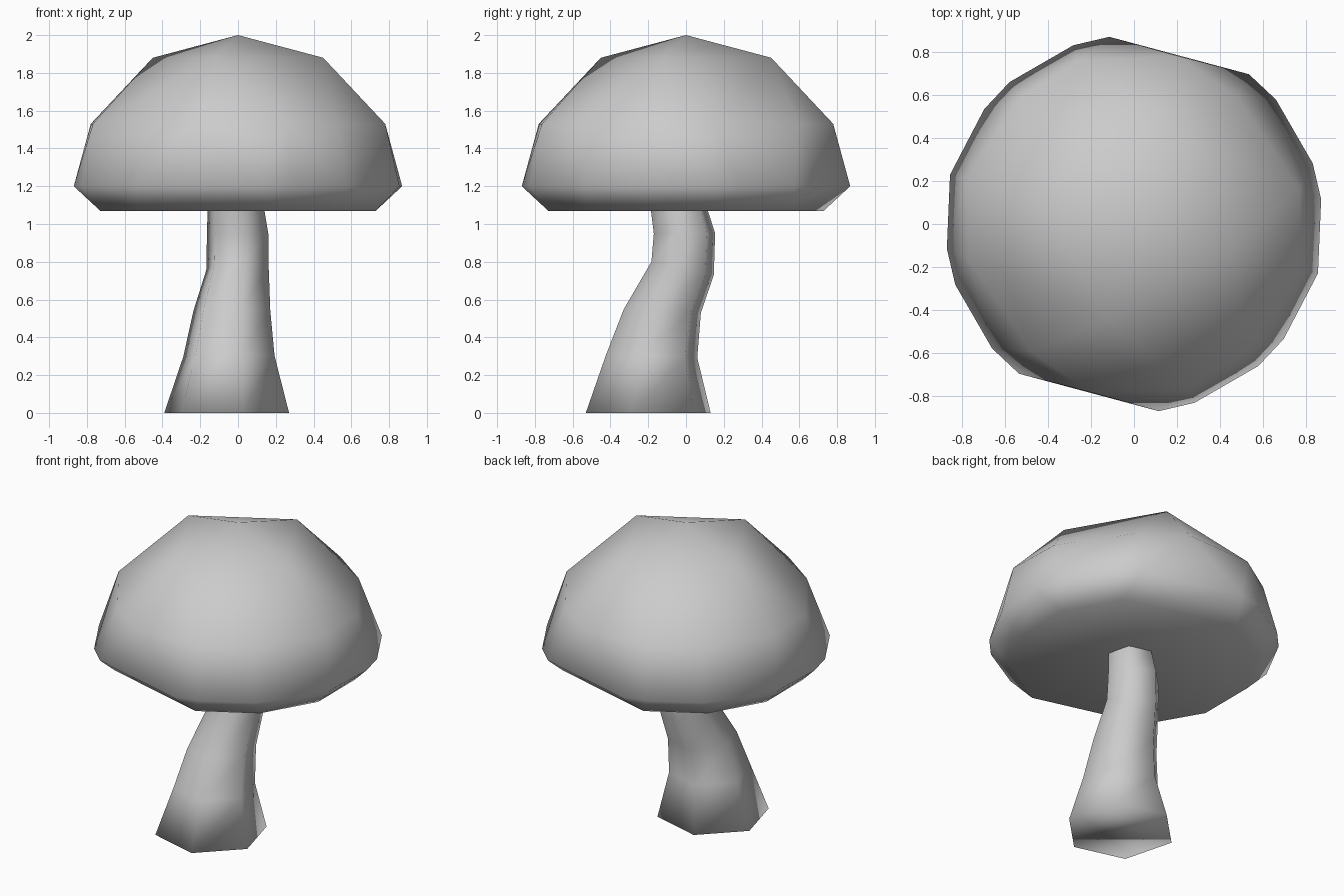
import bpy, bmesh
from math import radians, cos, sin

if "Cube" in bpy.data.objects:
    bpy.data.objects.remove(bpy.data.objects["Cube"])

TURN = -15  # whole mushroom is turned a little about z


def ring(radius, z, angles, centre=(0, 0), tilt=0.0):
    """Points round a centre; tilt is the rise in z per unit of y."""
    pts = []
    for a in angles:
        t = radians(a + TURN)
        dx, dy = radius * cos(t), radius * sin(t)
        pts.append((centre[0] + dx, centre[1] + dy, z + tilt * dy))
    return pts


def finish(name, bm):
    bmesh.ops.recalc_face_normals(bm, faces=bm.faces)
    for f in bm.faces:
        f.smooth = True
    mesh = bpy.data.meshes.new(name)
    bm.to_mesh(mesh)
    bm.free()
    ob = bpy.data.objects.new(name, mesh)
    bpy.context.collection.objects.link(ob)
    return ob


# Cap: faceted convex dome, the two halves repeat after half a turn
quarter = range(0, 360, 90)
points = [(0, 0, 2.0)]
points += ring(0.467, 1.88, quarter)
points += ring(0.807, 1.53, quarter)
for half in (0, 180):
    for angle, radius in ((27, 0.785), (66, 0.76), (123.75, 0.805), (147, 0.79)):
        points += ring(radius, 1.53, [half + angle])
points += ring(0.877, 1.20, [q + a for q in quarter for a in (22.5, 33.75, 56.25, 67.5)])
points += ring(0.885, 1.20, (0, 180))
points += ring(0.755, 1.07, [a for a in range(0, 360, 30) if a not in (90, 270)])
bm = bmesh.new()
for p in points:
    bm.verts.new(p)
bmesh.ops.convex_hull(bm, input=bm.verts[:])
loose = [v for v in bm.verts if not v.link_faces]
bmesh.ops.delete(bm, geom=loose, context='VERTS')
# Underside: shallow hollow rising to the stem
under = [f for f in bm.faces if all(abs(v.co.z - 1.07) < 1e-4 for v in f.verts)]
merged = bmesh.utils.face_join(under) if len(under) > 1 else under[0]
hub = bmesh.ops.poke(bm, faces=[merged])["verts"][0]
hub.co = (0, 0, 1.13)
finish("cap", bm)

# Stem: bent six-sided tube; x, y, z, radius, tilt of each section
sections = [
    (-0.06, -0.20, 0.00, 0.342, 0.0),
    (-0.048, -0.182, 0.30, 0.250, -0.03),
    (-0.033, -0.125, 0.54, 0.211, -0.05),
    (-0.003, -0.018, 0.765, 0.171, -0.21),
    (-0.002, -0.008, 0.95, 0.168, 0.0),
    (-0.015, -0.048, 1.13, 0.150, 0.0),
]
bm = bmesh.new()
loops = []
for x, y, z, r, tilt in sections:
    loops.append([bm.verts.new(p) for p in ring(r, z, range(0, 360, 60), (x, y), tilt)])
for low, high in zip(loops, loops[1:]):
    for i in range(6):
        j = (i + 1) % 6
        bm.faces.new((low[i], low[j], high[j], high[i]))
bm.faces.new(loops[0][::-1])
finish("stem", bm)
